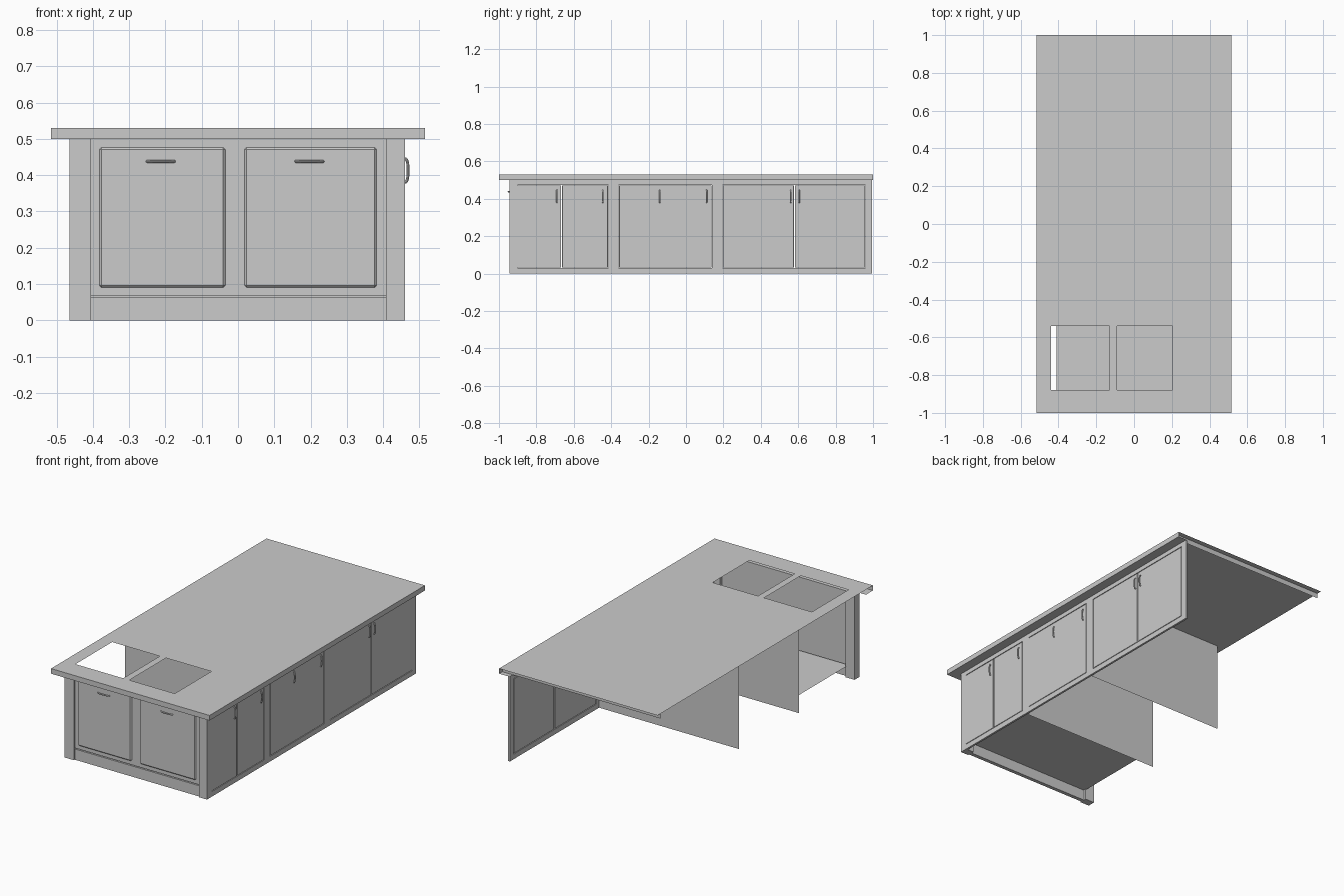
import bpy, bmesh, math

if "Cube" in bpy.data.objects:
    bpy.data.objects.remove(bpy.data.objects["Cube"])


def finish(name, bm):
    bmesh.ops.recalc_face_normals(bm, faces=bm.faces)
    me = bpy.data.meshes.new(name)
    bm.to_mesh(me)
    bm.free()
    ob = bpy.data.objects.new(name, me)
    bpy.context.collection.objects.link(ob)
    return ob


def box(name, x0, x1, y0, y1, z0, z1, bevel=0):
    bm = bmesh.new()
    bmesh.ops.create_cube(bm, size=1)
    for v in bm.verts:
        v.co = ((x0 + x1) / 2 + v.co.x * (x1 - x0),
                (y0 + y1) / 2 + v.co.y * (y1 - y0),
                (z0 + z1) / 2 + v.co.z * (z1 - z0))
    ob = finish(name, bm)
    if bevel:
        m = ob.modifiers.new("bevel", 'BEVEL')
        m.width = bevel
        m.segments = 1
    return ob


def sheet(name, u, v, holes, place, thick=0):
    """Flat sheet over rectangle u x v with rectangular openings (u0, u1, v0, v1)."""
    us = sorted({*u, *[c for h in holes for c in h[:2]]})
    vs = sorted({*v, *[c for h in holes for c in h[2:]]})
    bm = bmesh.new()
    for a, b in zip(us, us[1:]):
        for c, d in zip(vs, vs[1:]):
            mu, mv = (a + b) / 2, (c + d) / 2
            if any(h[0] < mu < h[1] and h[2] < mv < h[3] for h in holes):
                continue
            bm.faces.new([bm.verts.new(place(*p)) for p in ((a, c), (b, c), (b, d), (a, d))])
    bmesh.ops.remove_doubles(bm, verts=bm.verts, dist=1e-5)
    ob = finish(name, bm)
    if thick:
        m = ob.modifiers.new("solid", 'SOLIDIFY')
        m.thickness = thick
        m.offset = 0
    return ob


def handle(name, place, half, rise):
    """Bowed pull: place(t, out) maps position along the handle and stand-off."""
    cu = bpy.data.curves.new(name, 'CURVE')
    cu.dimensions = '3D'
    cu.bevel_depth = 0.004
    cu.bevel_resolution = 2
    cu.use_fill_caps = True
    sp = cu.splines.new('POLY')
    n = 11
    sp.points.add(n - 1)
    for i, p in enumerate(sp.points):
        a = math.pi * i / (n - 1)
        p.co = (*place(-half * math.cos(a), rise * math.sin(a) ** 0.6 if 0 < i < n - 1 else 0), 1)
    ob = bpy.data.objects.new(name, cu)
    bpy.context.collection.objects.link(ob)
    bpy.ops.object.select_all(action='DESELECT')
    ob.select_set(True)
    bpy.context.view_layer.objects.active = ob
    bpy.ops.object.convert(target='MESH')
    bpy.ops.object.shade_smooth_by_angle()


# countertop skin with two sink cut-outs, lips and overhang undersides
W, TOP, LOW = 0.515, 0.53, 0.5
sheet("countertop", (-W, W), (-1, 1),
      [(-0.44, -0.13, -0.88, -0.54), (-0.09, 0.205, -0.88, -0.54)], lambda x, y: (x, y, TOP))
sheet("front_lip", (-W, W), (LOW, TOP), [], lambda x, z: (x, -1, z))
sheet("right_lip", (-1, 1), (LOW, TOP), [], lambda y, z: (W, y, z))
sheet("back_lip", (-W, W), (LOW, TOP), [], lambda x, z: (x, 0.97, z))
sheet("front_overhang", (-W, W), (-1, -0.935), [], lambda x, y: (x, y, LOW))
sheet("right_overhang", (0.455, W), (-0.935, 1), [], lambda x, y: (x, y, LOW))

# right side frame with door openings
groups = [(-0.915, -0.415), (-0.36, 0.14), (0.195, 0.96)]
sheet("right_frame", (-0.94, 0.995), (0, LOW),
      [(a, b, 0.03, 0.475) for a, b in groups], lambda y, z: (0.454, y, z), 0.012)

# right side doors and their pulls
doors = [(-0.915, -0.665), (-0.665, -0.415), (-0.36, 0.14), (0.195, 0.58), (0.58, 0.96)]
for i, (a, b) in enumerate(doors):
    box(f"side_door_{i + 1}", 0.448, 0.46, a + 0.003, b - 0.003, 0.033, 0.472, 0.001)
for i, y in enumerate((-0.69, -0.445, -0.14, 0.11, 0.56, 0.605)):
    handle(f"side_handle_{i + 1}", lambda t, o, y=y: (0.458 + o, y, 0.413 + t), 0.033, 0.011)

# front corner posts, panel and toe kick
box("left_post", -0.465, -0.405, -0.945, -0.9, 0, LOW)
box("right_post", 0.408, 0.46, -0.945, -0.9, 0, LOW)
box("front_panel", -0.405, 0.408, -0.935, -0.915, 0.068, LOW)
box("toe_kick", -0.405, 0.408, -0.937, -0.915, 0, 0.063)

# front doors with chamfered edges and their pulls
for side, x0, x1, hx in (("left", -0.382, -0.035, -0.213), ("right", 0.018, 0.382, 0.197)):
    box(f"front_door_{side}", x0, x1, -0.942, -0.93, 0.09, 0.477, 0.006)
    handle(f"front_handle_{side}", lambda t, o, hx=hx: (hx + t, -0.94 - o, 0.438), 0.038, 0.01)

# inner dividers and sink compartment floor
for i, y in enumerate((-0.387, 0.167)):
    sheet(f"divider_{i + 1}", (-0.463, 0.448), (0, TOP), [], lambda x, z, y=y: (x, y, z))
sheet("compartment_floor", (-0.41, 0.448), (-0.915, -0.387), [], lambda x, y: (x, y, 0.063))
